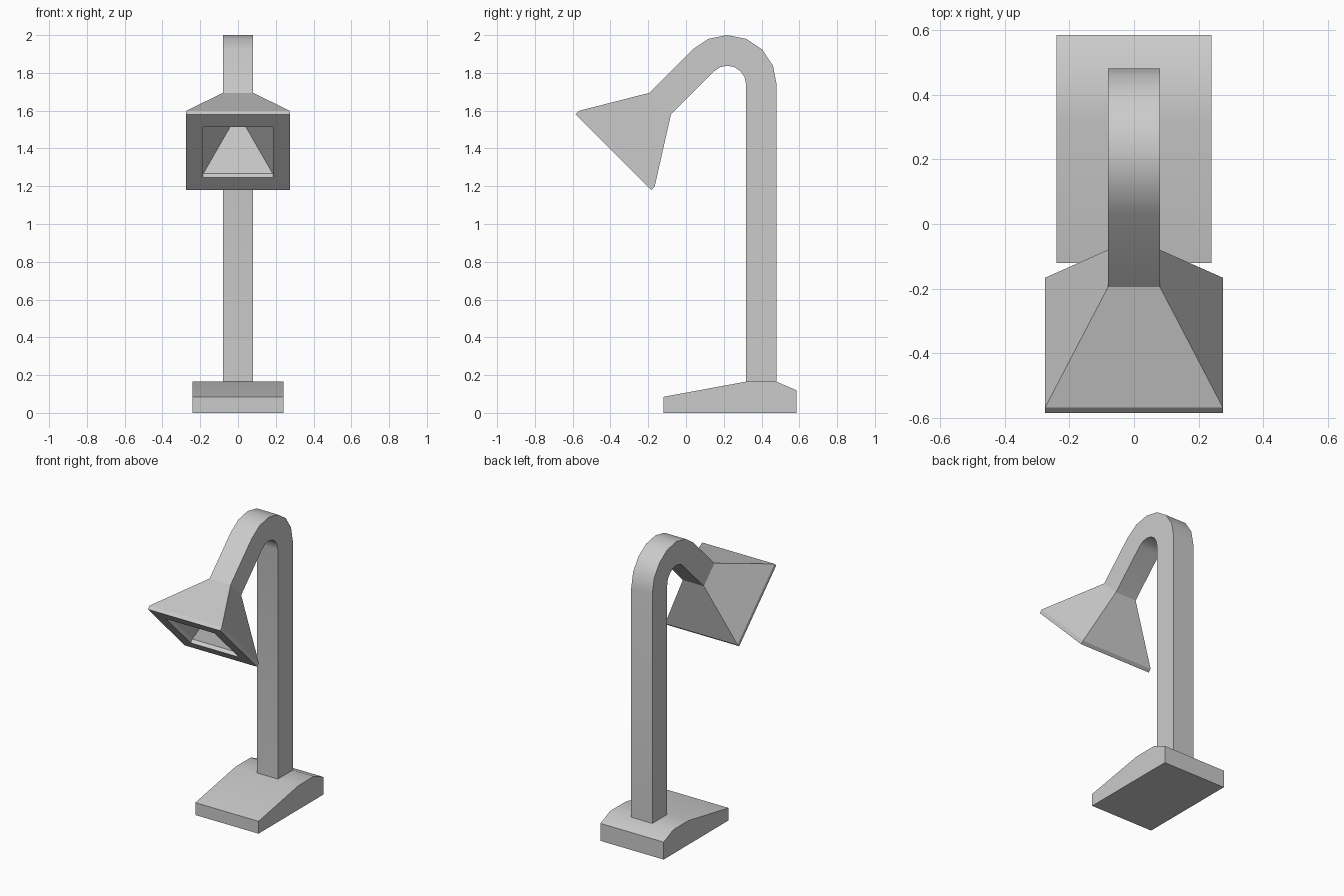
import bpy, bmesh, math

if "Cube" in bpy.data.objects:
    bpy.data.objects.remove(bpy.data.objects["Cube"])

def loft(name, rings, cap_first=True, cap_last=True):
    """Skin a mesh through rings of equal point count."""
    bm = bmesh.new()
    loops = [[bm.verts.new(p) for p in ring] for ring in rings]
    for a, b in zip(loops, loops[1:]):
        n = len(a)
        for i in range(n):
            j = (i + 1) % n
            bm.faces.new((a[i], a[j], b[j], b[i]))
    if cap_first:
        bm.faces.new(loops[0][::-1])
    if cap_last:
        bm.faces.new(loops[-1])
    bmesh.ops.recalc_face_normals(bm, faces=bm.faces[:])
    mesh = bpy.data.meshes.new(name)
    bm.to_mesh(mesh)
    bm.free()
    obj = bpy.data.objects.new(name, mesh)
    bpy.context.collection.objects.link(obj)
    bpy.ops.object.select_all(action='DESELECT')
    obj.select_set(True)
    bpy.context.view_layer.objects.active = obj
    bpy.ops.object.shade_smooth_by_angle(angle=math.radians(30))
    return obj

def section(y, z, angle, hx, hv):
    """Rectangle across the arm; angle is the outward direction in the side plane."""
    dy, dz = math.cos(angle) * hv, math.sin(angle) * hv
    return [(-hx, y - dy, z - dz), (hx, y - dy, z - dz),
            (hx, y + dy, z + dz), (-hx, y + dy, z + dz)]

# Sloped foot
foot = [(-0.585 + 0.465, 0), (-0.12, 0.085), (0.315, 0.165),
        (0.48, 0.165), (0.585, 0.12), (0.585, 0)]
loft("base", [[(x, y, z) for y, z in foot] for x in (-0.24, 0.24)])

# Post and bent arm
HX, HV = 0.08, 0.081
CY, CZ, R = 0.219, 1.739, 0.18
rings = [section(CY + R, 0.165, 0, HX, HV)]
for i in range(7):
    a = math.radians(135) * i / 6
    rings.append(section(CY + R * math.cos(a), CZ + R * math.sin(a), a, HX, HV))

# Flared shade with a chamfered rim and a hollow opening
for y, z, hx, hv in [(-0.137, 1.637, 0.08, 0.081),    # neck
                     (-0.367, 1.398, 0.275, 0.284),   # back of rim
                     (-0.385, 1.38, 0.275, 0.283),    # front of rim
                     (-0.385, 1.38, 0.184, 0.188),    # opening
                     (-0.366, 1.399, 0.184, 0.188),   # inner lip
                     (-0.208, 1.555, 0.03, 0.03)]:    # bottom of hollow
    rings.append(section(y, z, math.radians(135), hx, hv))
loft("arm_and_shade", rings)
